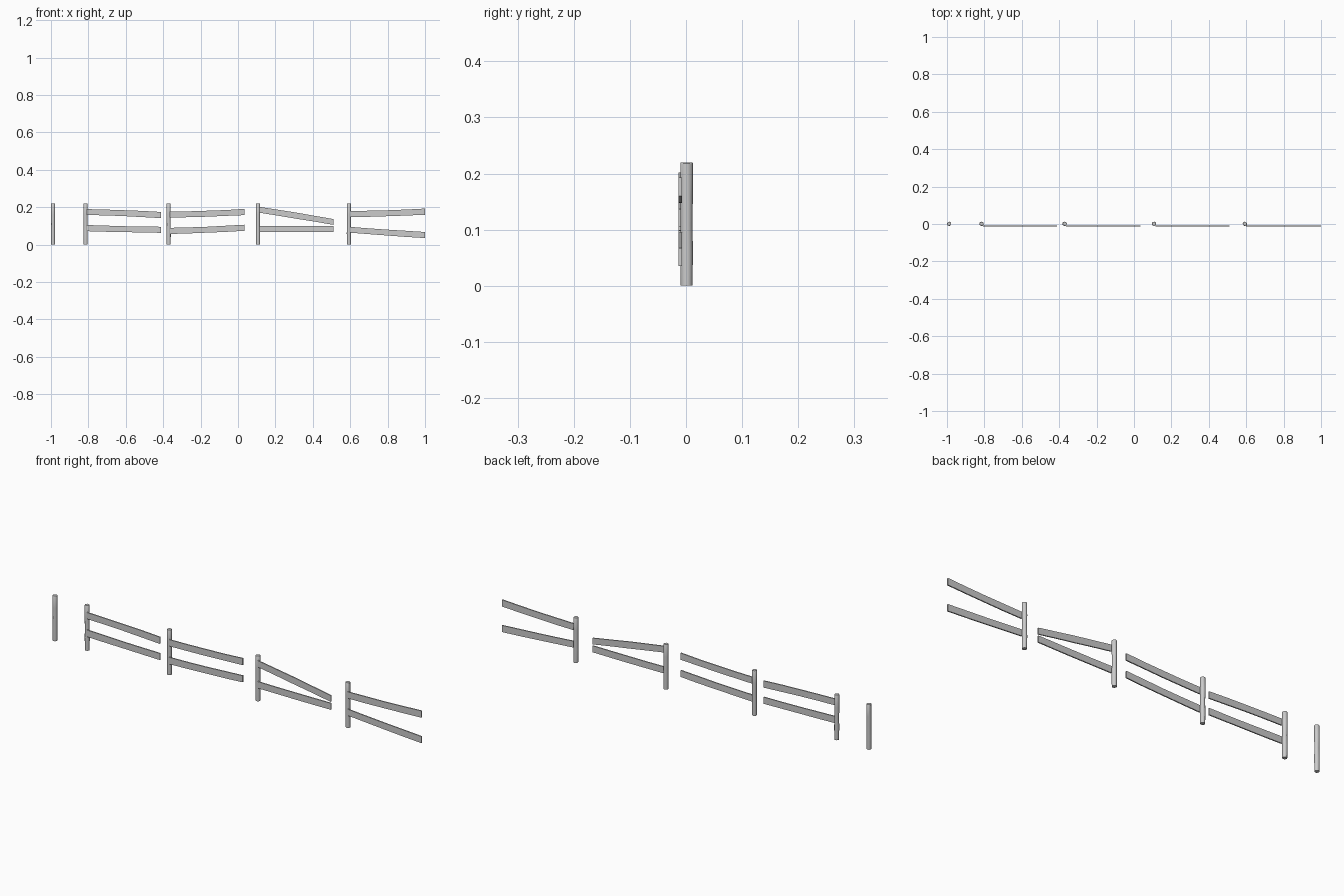
import bpy, bmesh, math, random

if "Cube" in bpy.data.objects:
    bpy.data.objects.remove(bpy.data.objects["Cube"])
random.seed(4)


def make_object(name, bm):
    bmesh.ops.recalc_face_normals(bm, faces=bm.faces)
    me = bpy.data.meshes.new(name)
    bm.to_mesh(me)
    bm.free()
    ob = bpy.data.objects.new(name, me)
    bpy.context.collection.objects.link(ob)
    return ob


def loft(name, rings):
    """Join closed rings of points into a capped tube."""
    bm = bmesh.new()
    loops = [[bm.verts.new(p) for p in ring] for ring in rings]
    n = len(loops[0])
    for a, b in zip(loops, loops[1:]):
        for i in range(n):
            j = (i + 1) % n
            bm.faces.new((a[i], a[j], b[j], b[i]))
    bm.faces.new(loops[0])
    bm.faces.new(loops[-1])
    return make_object(name, bm)


def post(name, x):
    """Round, slightly uneven post with a small chamfer on top, smooth sides."""
    rings = []
    for z, r in [(0, .0106), (.06, .0113), (.11, .0106), (.16, .0112),
                 (.218, .0112), (.22, .0100)]:
        dx = random.uniform(-.0006, .0006)
        rings.append([(x + dx + r * math.cos(math.tau * k / 12),
                       .001 + r * math.sin(math.tau * k / 12), z)
                      for k in range(12)])
    ob = loft(name, rings)
    bpy.ops.object.select_all(action='DESELECT')
    ob.select_set(True)
    bpy.context.view_layer.objects.active = ob
    bpy.ops.object.shade_smooth_by_angle(angle=math.radians(35))
    return ob


def rail(name, x0, x1, z0, z1, bow):
    """Thin plank on the front of the post with a slight bow."""
    rings = []
    for i in range(5):
        t = i / 4
        x = x0 + (x1 - x0) * t
        z = z0 + (z1 - z0) * t + bow * 4 * t * (1 - t)
        h = .016 + random.uniform(-.0006, .0006)
        rings.append([(x, -.0132, z - h), (x, -.0075, z - h),
                      (x, -.0075, z + h), (x, -.0132, z + h)])
    return loft(name, rings)


# Lone end post
post("end_post", -.988)

# Each bay: post x, rail end x, upper rail (z start, z end, bow), lower rail
bays = [
    (-.815, -.413, (.174, .158, .002), (.088, .079, -.001)),
    (-.371, .034, (.160, .174, -.002), (.073, .090, -.002)),
    (.107, .510, (.186, .121, .001), (.083, .083, -.001)),
    (.593, 1.0, (.163, .176, -.002), (.079, .051, -.001)),
]
for n, (px, ex, up, low) in enumerate(bays, 1):
    post(f"post_{n}", px)
    rail(f"upper_rail_{n}", px + .007, ex, *up)
    rail(f"lower_rail_{n}", px + .007, ex, *low)
